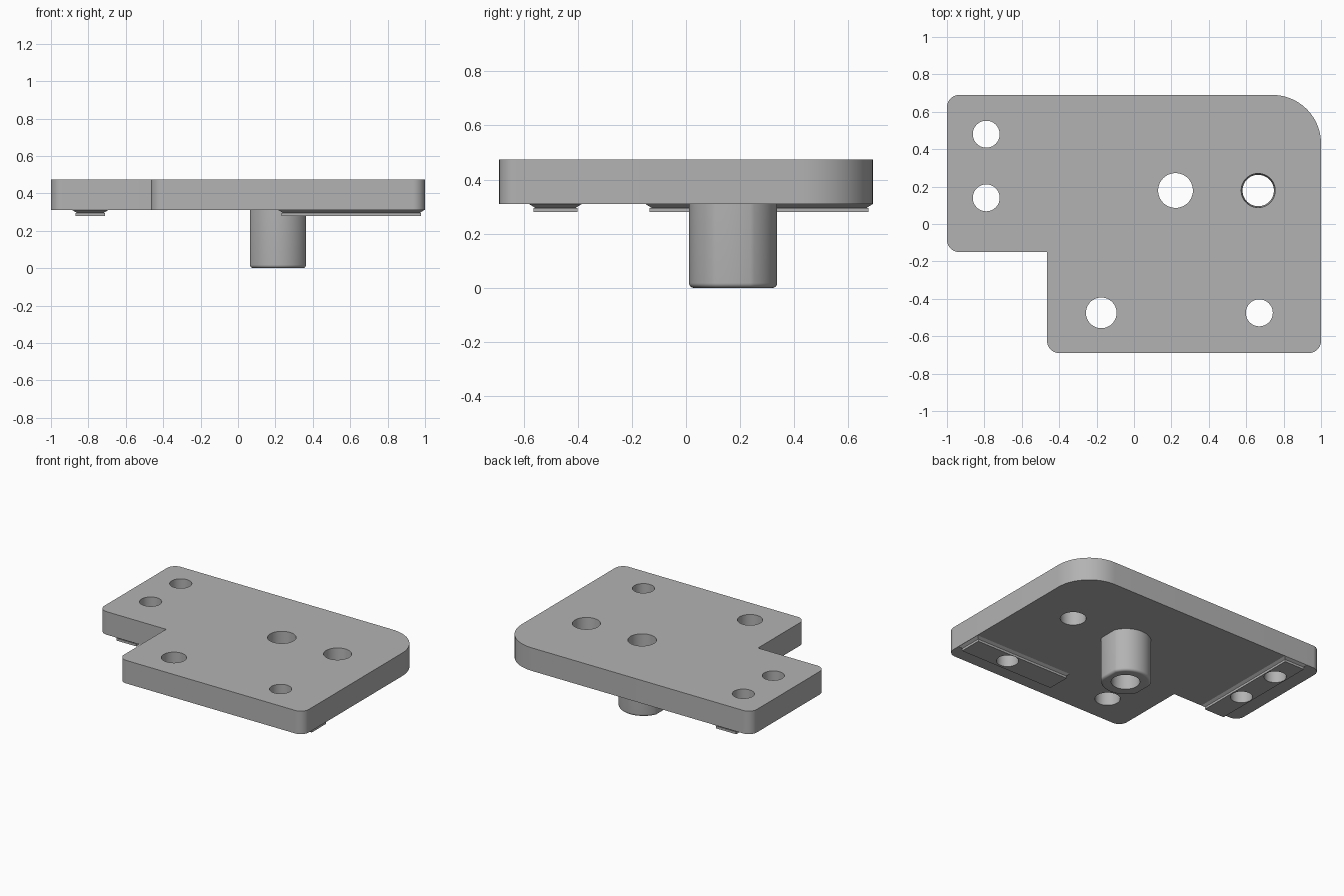
import bpy, bmesh
from math import pi, sin, cos, acos
from mathutils import Vector

cube = bpy.data.objects.get("Cube")
if cube:
    bpy.data.objects.remove(cube, do_unlink=True)

TOP, UNDER = 0.475, 0.31

grey = bpy.data.materials.new("plain grey")
grey.use_nodes = True
colour = (0.45, 0.45, 0.45, 1)
grey.diffuse_color = colour
grey.node_tree.nodes["Principled BSDF"].inputs["Base Color"].default_value = colour


def loft(name, loops):
    """Closed solid through rings given as lists of points, bottom to top."""
    bm = bmesh.new()
    rings = [[bm.verts.new(p) for p in loop] for loop in loops]
    n = len(rings[0])
    for a, b in zip(rings, rings[1:]):
        for i in range(n):
            j = (i + 1) % n
            bm.faces.new((a[i], a[j], b[j], b[i]))
    bm.faces.new(rings[0][::-1])
    bm.faces.new(rings[-1])
    bmesh.ops.recalc_face_normals(bm, faces=bm.faces)
    mesh = bpy.data.meshes.new(name)
    bm.to_mesh(mesh)
    bm.free()
    obj = bpy.data.objects.new(name, mesh)
    bpy.context.collection.objects.link(obj)
    mesh.materials.append(grey)
    return obj


def circle(x, y, r, z, n=64):
    return [(x + r * cos(2 * pi * i / n), y + r * sin(2 * pi * i / n), z)
            for i in range(n)]


def rounded(corners, z, steps=16):
    """Outline with a tangent arc at each (x, y, radius) corner."""
    pts = []
    for i, (x, y, r) in enumerate(corners):
        p = Vector((x, y))
        if r == 0:
            pts.append((x, y, z))
            continue
        a = (Vector(corners[i - 1][:2]) - p).normalized() * r
        b = (Vector(corners[(i + 1) % len(corners)][:2]) - p).normalized() * r
        for k in range(steps + 1):
            t = pi / 2 * k / steps
            q = p + a * (1 - sin(t)) + b * (1 - cos(t))
            pts.append((q.x, q.y, z))
    return pts


def box_ring(x0, x1, y0, y1, z):
    return [(x0, y0, z), (x1, y0, z), (x1, y1, z), (x0, y1, z)]


def flatted(x, y, r, half, z, n=24):
    """Circle with flats facing left and right."""
    a = acos(half / r)
    pts = []
    for start in (a, pi + a):
        for k in range(n + 1):
            t = start + (pi - 2 * a) * k / n
            pts.append((x + r * cos(t), y + r * sin(t), z))
    return pts


# Mounting plate with a notched corner and one large corner radius
outline = [(-1, 0.69, 0.065), (-1, -0.15, 0.065), (-0.465, -0.15, 0),
           (-0.465, -0.69, 0.065), (1, -0.69, 0.065), (1, 0.69, 0.26)]
plate = loft("plate", [rounded(outline, UNDER), rounded(outline, TOP)])

# Flat-sided boss with a rounded lower rim
R, H, RIM = 0.163, 0.15, 0.018
rings = []
for k in range(7):
    t = pi / 2 * k / 6
    inset = RIM * (1 - sin(t))
    rings.append(flatted(0.214, 0.174, R - inset, H - inset, RIM * (1 - cos(t))))
rings.append(flatted(0.214, 0.174, R, H, UNDER))
boss = loft("boss", rings)


# Locating rails: tapered root with a straight pad below
def rail(name, x0, x1, y0, y1):
    def ring(d, z):
        return box_ring(x0 + d, x1 - d, y0 + d, y1 - d, z)
    return loft(name, [ring(0.016, 0.28), ring(0.016, 0.296),
                       ring(0.022, 0.296), ring(0, UNDER)])


side_rail = rail("side_rail", -0.885, -0.695, -0.15, 0.69)
front_rail = rail("front_rail", 0.217, 0.995, -0.58, -0.385)

# Drilled holes, one of them tapered
drills = [(-0.79, 0.48, 0.072, 0.072), (-0.79, 0.14, 0.072, 0.072),
          (-0.175, -0.475, 0.082, 0.082), (0.67, -0.475, 0.072, 0.072),
          (0.222, 0.179, 0.093, 0.093), (0.664, 0.179, 0.083, 0.092)]
uses = {plate: drills, boss: drills[4:5], side_rail: drills[:2], front_rail: drills[3:4]}
for part, holes in uses.items():
    for x, y, low, high in holes:
        cutter = loft("hole_cutter", [circle(x, y, low, -0.2), circle(x, y, low, UNDER - 0.02),
                                      circle(x, y, high, TOP + 0.02)])
        cutter.hide_render = True
        bpy.ops.object.select_all(action='DESELECT')
        bpy.context.view_layer.objects.active = part
        part.select_set(True)
        mod = part.modifiers.new("drill", 'BOOLEAN')
        mod.operation = 'DIFFERENCE'
        mod.solver = 'EXACT'
        mod.object = cutter
        bpy.ops.object.modifier_apply(modifier=mod.name)
        bpy.data.objects.remove(cutter, do_unlink=True)

# Smooth curved walls, sharp edges kept
bpy.ops.object.select_all(action='DESELECT')
for part in uses:
    part.select_set(True)
bpy.context.view_layer.objects.active = plate
bpy.ops.object.shade_smooth_by_angle(angle=pi / 6)
